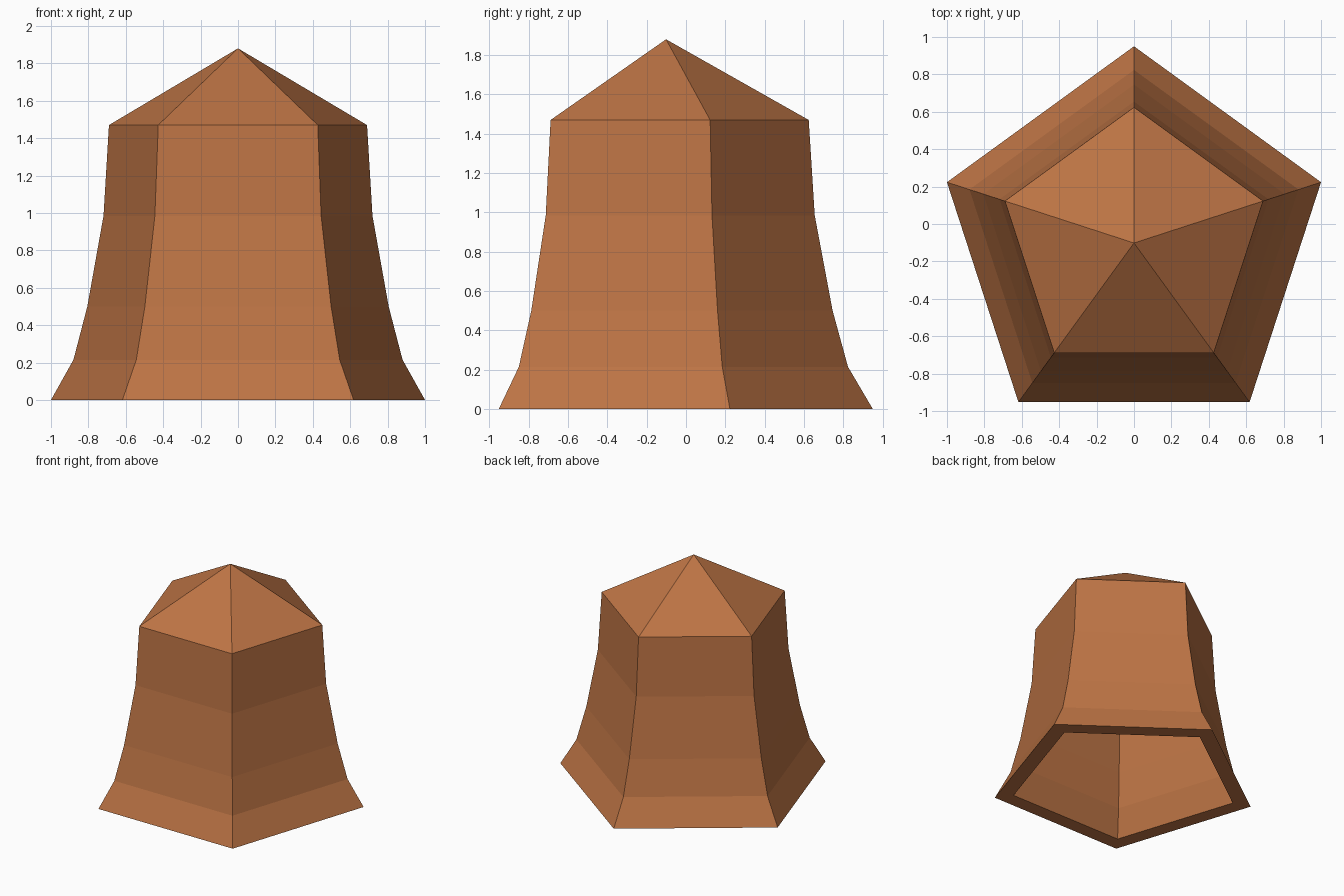
import bpy
import bmesh
from math import sin, cos, tau

cube = bpy.data.objects.get("Cube")
if cube:
    bpy.data.objects.remove(cube, do_unlink=True)

SIDES = 5
CENTRE_Y = -0.1015  # centres the pentagon's bounds on y = 0
CAVITY = 0.857      # cavity width as a share of the outer width

copper = bpy.data.materials.new("copper")
copper.use_nodes = True
colour = (0.51, 0.175, 0.059, 1)
copper.diffuse_color = colour
copper.node_tree.nodes["Principled BSDF"].inputs["Base Color"].default_value = colour

# Corner radius and height, from the rim up to the shoulder
outer = [(1.0515, 0), (0.925, 0.215), (0.847, 0.5), (0.756, 0.985), (0.7255, 1.47)]
inner = [(r * CAVITY, min(z, 1.41)) for r, z in outer]


def add_ring(bm, radius, z):
    """One pentagon with a corner pointing to the back."""
    return [bm.verts.new((radius * sin(tau * i / SIDES),
                          CENTRE_Y + radius * cos(tau * i / SIDES), z))
            for i in range(SIDES)]


def bridge(bm, low, high):
    for i in range(SIDES):
        j = (i + 1) % SIDES
        bm.faces.new((low[i], low[j], high[j], high[i]))


def add_shell(bm, profile, apex_z):
    """Stacked rings closed by a pyramid; returns the bottom ring."""
    rings = [add_ring(bm, r, z) for r, z in profile]
    for low, high in zip(rings, rings[1:]):
        bridge(bm, low, high)
    apex = bm.verts.new((0, CENTRE_Y, apex_z))
    top = rings[-1]
    for i in range(SIDES):
        bm.faces.new((top[i], top[(i + 1) % SIDES], apex))
    return rings[0]


# Hollow bell: outer skin, inner cavity and the flat rim joining them
bm = bmesh.new()
outer_rim = add_shell(bm, outer, 1.88)
inner_rim = add_shell(bm, inner, 1.76)
bridge(bm, outer_rim, inner_rim)
bmesh.ops.recalc_face_normals(bm, faces=bm.faces[:])

mesh = bpy.data.meshes.new("bell")
bm.to_mesh(mesh)
bm.free()
mesh.materials.append(copper)
bell = bpy.data.objects.new("bell", mesh)
bpy.context.collection.objects.link(bell)
